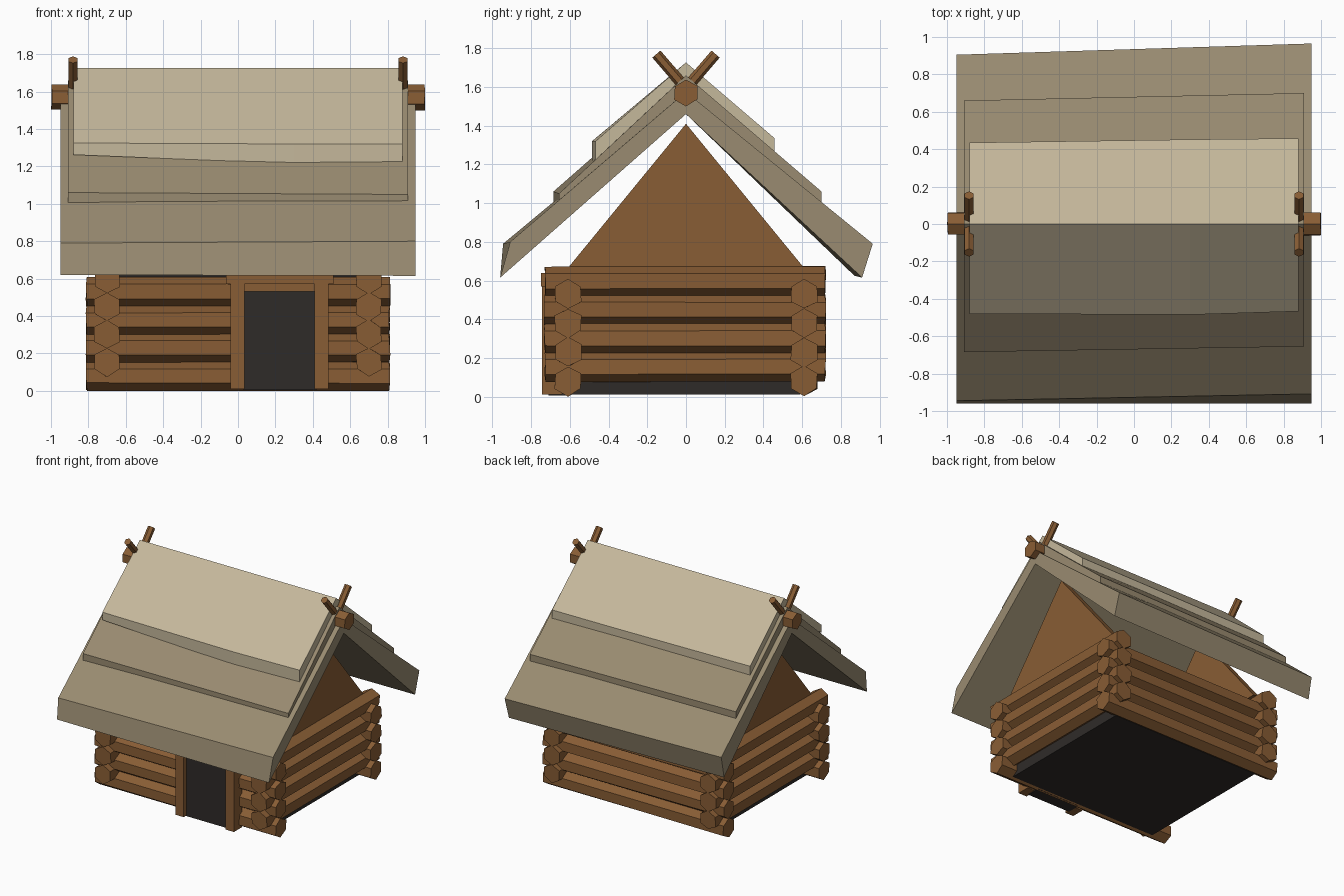
import bpy, bmesh, math, random
from mathutils import Vector

if "Cube" in bpy.data.objects:
    bpy.data.objects.remove(bpy.data.objects["Cube"])

random.seed(4)


def material(name, rgb):
    m = bpy.data.materials.new(name)
    m.diffuse_color = (*rgb, 1)
    m.use_nodes = True
    m.node_tree.nodes["Principled BSDF"].inputs["Base Color"].default_value = m.diffuse_color
    return m


WOOD = material("wood", (0.25, 0.11, 0.035))
DARK = material("dark", (0.028, 0.024, 0.022))
THATCH = material("thatch", (0.32, 0.26, 0.165))
PALE = material("pale_thatch", (0.56, 0.48, 0.33))


def loft(name, rings, mat):
    """Closed solid through a row of matching cross-sections."""
    bm = bmesh.new()
    rows = [[bm.verts.new(p) for p in ring] for ring in rings]
    n = len(rows[0])
    for a, b in zip(rows, rows[1:]):
        for i in range(n):
            j = (i + 1) % n
            bm.faces.new((a[i], a[j], b[j], b[i]))
    bm.faces.new(rows[0])
    bm.faces.new(rows[-1])
    bmesh.ops.recalc_face_normals(bm, faces=bm.faces)
    me = bpy.data.meshes.new(name)
    bm.to_mesh(me)
    bm.free()
    me.materials.append(mat)
    ob = bpy.data.objects.new(name, me)
    bpy.context.collection.objects.link(ob)
    return ob


def box(name, x0, x1, y0, y1, z0, z1, mat):
    return loft(name, [[(x, y0, z0), (x, y1, z0), (x, y1, z1), (x, y0, z1)]
                       for x in (x0, x1)], mat)


def log(name, a, b, r, sides=6, wobble=0.0):
    """Rough faceted pole between two points, a corner pointing up."""
    a, b = Vector(a), Vector(b)
    d = (b - a).normalized()
    side = d.cross(Vector((0, 0, 1))).normalized()
    up = side.cross(d)
    rings = []
    for c in (a, b):
        ring = []
        for i in range(sides):
            t = 2 * math.pi * i / sides
            rr = r * (1 + random.uniform(-wobble, wobble))
            p = c + (side * math.sin(t) + up * math.cos(t)) * rr
            ring.append(p + d * random.uniform(-wobble, wobble) * r)
        rings.append(ring)
    return loft(name, rings, WOOD)


# Log walls, alternating courses
for i in range(4):
    for s, end in ((-1, "front"), (1, "back")):
        z = 0.08 + 0.15 * i
        log(f"{end}_wall_log_{i + 1}", (-0.81, s * 0.61, z), (0.81, s * 0.61, z), 0.077, wobble=0.06)
    for s, end in ((-1, "left"), (1, "right")):
        z = 0.155 + 0.147 * i
        log(f"{end}_wall_log_{i + 1}", (s * 0.70, -0.73, z), (s * 0.70, 0.72, z), 0.077, wobble=0.06)

# Dark interior block behind the logs
box("interior", -0.67, 0.67, -0.59, 0.59, 0.012, 0.63, DARK)

# Door and frame
box("door", 0.03, 0.42, -0.71, -0.60, 0.005, 0.54, DARK)
box("door_post_left", -0.04, 0.035, -0.745, -0.64, 0.01, 0.58, WOOD)
box("door_post_right", 0.41, 0.485, -0.745, -0.64, 0.01, 0.58, WOOD)
box("door_header", 0.035, 0.41, -0.725, -0.64, 0.53, 0.575, WOOD)
box("door_lintel", -0.065, 0.51, -0.75, -0.64, 0.57, 0.64, WOOD)

# Gable triangles
for s, end in ((-1, "left"), (1, "right")):
    loft(f"{end}_gable", [[(s * x, -0.61, 0.665), (s * x, 0.61, 0.665), (s * x, 0, 1.41)]
                          for x in (0.64, 0.70)], WOOD)


def thatch(name, ridge, under, stations, mat):
    """Chevron roof layer; station = x, front top, front bottom, back top, back bottom (y, z)."""
    loft(name, [[(x, *ft), (x, 0, ridge), (x, *bt), (x, *bb), (x, 0, under), (x, *fb)]
                for x, ft, fb, bt, bb in stations], mat)


# Three stacked thatch layers
thatch("lower_thatch", 1.575, 1.46, [
    (-0.95, (-0.945, 0.79), (-0.96, 0.62), (0.905, 0.80), (0.87, 0.625)),
    (0.95, (-0.908, 0.80), (-0.96, 0.615), (0.965, 0.79), (0.91, 0.615))], THATCH)
thatch("middle_thatch", 1.66, 1.54, [
    (-0.91, (-0.685, 1.06), (-0.685, 1.0), (0.66, 1.065), (0.66, 1.01)),
    (0.91, (-0.655, 1.05), (-0.655, 1.01), (0.70, 1.06), (0.70, 0.99))], THATCH)
thatch("upper_thatch", 1.727, 1.60, [
    (-0.88, (-0.48, 1.325), (-0.48, 1.262), (0.435, 1.34), (0.435, 1.25)),
    (0.30, (-0.485, 1.32), (-0.485, 1.215), (0.452, 1.335), (0.452, 1.255)),
    (0.88, (-0.467, 1.32), (-0.467, 1.213), (0.458, 1.335), (0.458, 1.255))], PALE)

# Ridge pole and crossed finials
log("ridge_pole", (-0.997, 0, 1.57), (0.997, 0, 1.57), 0.068, wobble=0.04)
for s, end in ((-1, "left"), (1, "right")):
    for t, way in ((-1, "front"), (1, "back")):
        log(f"{end}_finial_{way}", (s * 0.882, -t * 0.01, 1.58), (s * 0.882, t * 0.153, 1.77), 0.028)
